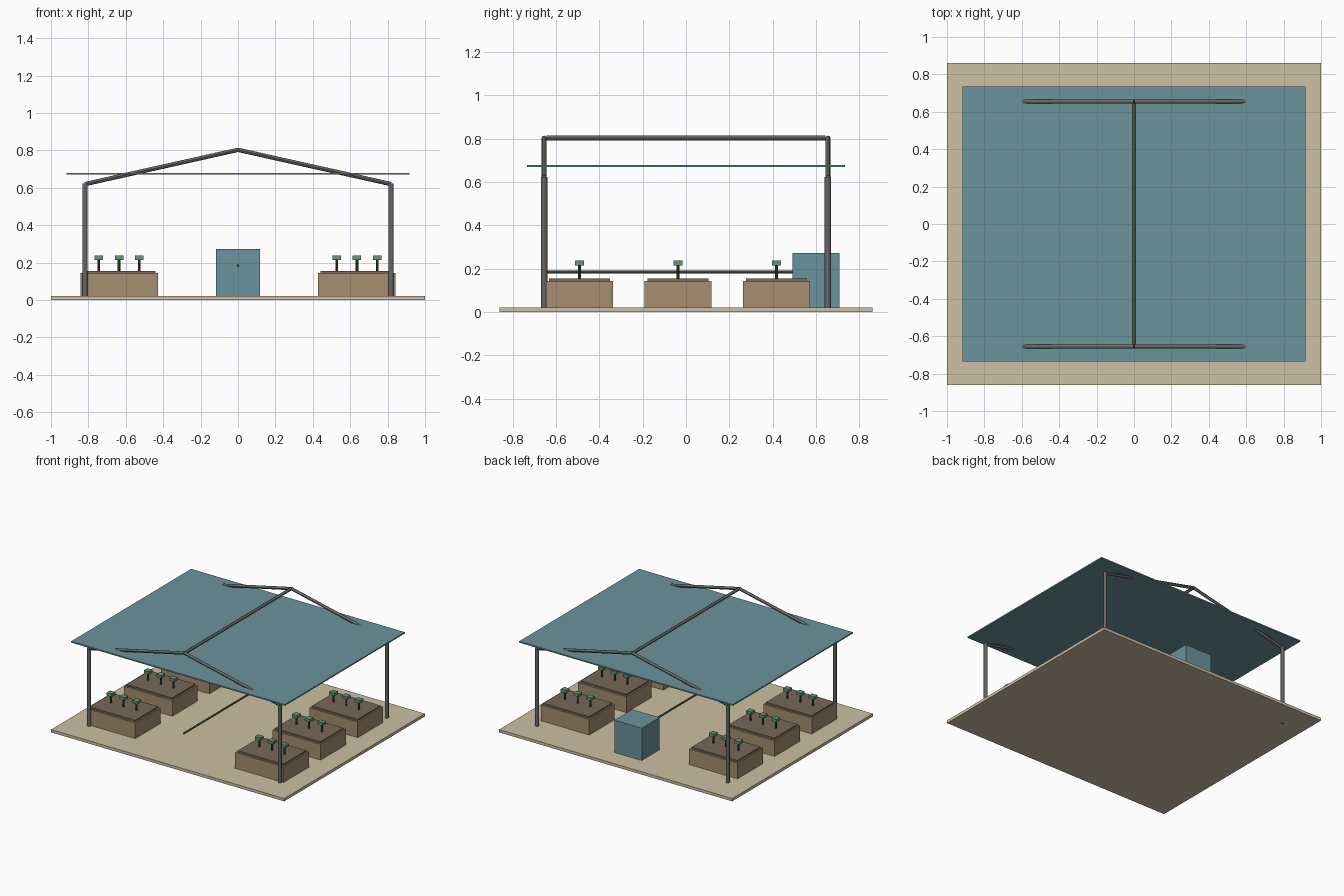
import bpy
from mathutils import Vector

if "Cube" in bpy.data.objects:
    bpy.data.objects.remove(bpy.data.objects["Cube"])


def material(name, r, g, b):
    """Flat material from 0-255 display values, converted to linear."""
    lin = [(c / 255 / 12.92) if c < 11 else ((c / 255 + 0.055) / 1.055) ** 2.4 for c in (r, g, b)]
    m = bpy.data.materials.new(name)
    m.diffuse_color = (*lin, 1)
    m.use_nodes = True
    m.node_tree.nodes["Principled BSDF"].inputs["Base Color"].default_value = m.diffuse_color
    return m


SAND = material("sand", 205, 192, 163)
TEAL = material("teal", 107, 147, 156)
WOOD = material("wood", 166, 141, 111)
SOIL = material("soil", 120, 104, 89)
METAL = material("grey metal", 103, 104, 102)
STEM = material("dark green", 62, 82, 66)
LEAF = material("leaf green", 100, 150, 118)


def finish(name, mat):
    ob = bpy.context.object
    ob.name = name
    ob.data.materials.append(mat)
    return ob


def box(name, mat, x, y, z, hx, hy):
    """Box centred on x, y with half sizes hx, hy and z = (bottom, top)."""
    bpy.ops.mesh.primitive_cube_add(size=1, location=(x, y, (z[0] + z[1]) / 2))
    ob = finish(name, mat)
    ob.scale = (2 * hx, 2 * hy, z[1] - z[0])
    bpy.ops.object.transform_apply(location=False, rotation=False, scale=True)
    return ob


def tube(name, mat, a, b, radius, sides=12):
    """Round bar from point a to point b."""
    a, b = Vector(a), Vector(b)
    bpy.ops.mesh.primitive_cylinder_add(vertices=sides, radius=radius,
                                        depth=(b - a).length, location=(a + b) / 2)
    ob = finish(name, mat)
    ob.rotation_euler = (b - a).to_track_quat('Z', 'Y').to_euler()
    bpy.ops.object.shade_smooth_by_angle()
    return ob


# Ground slab and flat roof sheet
box("base_slab", SAND, 0, 0, (0, 0.022), 1.0, 0.862)
box("roof_sheet", TEAL, 0, 0, (0.67, 0.68), 0.917, 0.735)

# Frame: corner posts, rafters and ridge
for y in (-0.655, 0.655):
    for s in (-1, 1):
        tube("post", METAL, (s * 0.818, y, 0), (s * 0.818, y, 0.623), 0.0145)
        tube("rafter", METAL, (s * 0.818, y, 0.62), (0, y, 0.803), 0.0115)
tube("ridge_beam", METAL, (0, -0.645, 0.803), (0, 0.645, 0.803), 0.0115)

# Water tank and supply pipe
box("water_tank", TEAL, 0, 0.6, (0.02, 0.273), 0.117, 0.109)
tube("water_pipe", STEM, (0, -0.665, 0.184), (0, 0.6, 0.184), 0.007)

# Planter beds with three seedlings each
for s in (-1, 1):
    for y in (-0.492, -0.037, 0.418):
        x = s * 0.636
        box("planter_box", WOOD, x, y, (0.02, 0.144), 0.207, 0.155)
        box("planter_soil", SOIL, x, y, (0.14, 0.156), 0.196, 0.141)
        for dx in (-0.109, 0, 0.109):
            tube("seedling_stem", STEM, (x + dx, y, 0.15), (x + dx, y, 0.22), 0.007, 8)
            box("seedling_leaves", LEAF, x + dx, y, (0.215, 0.237), 0.0225, 0.0215)
